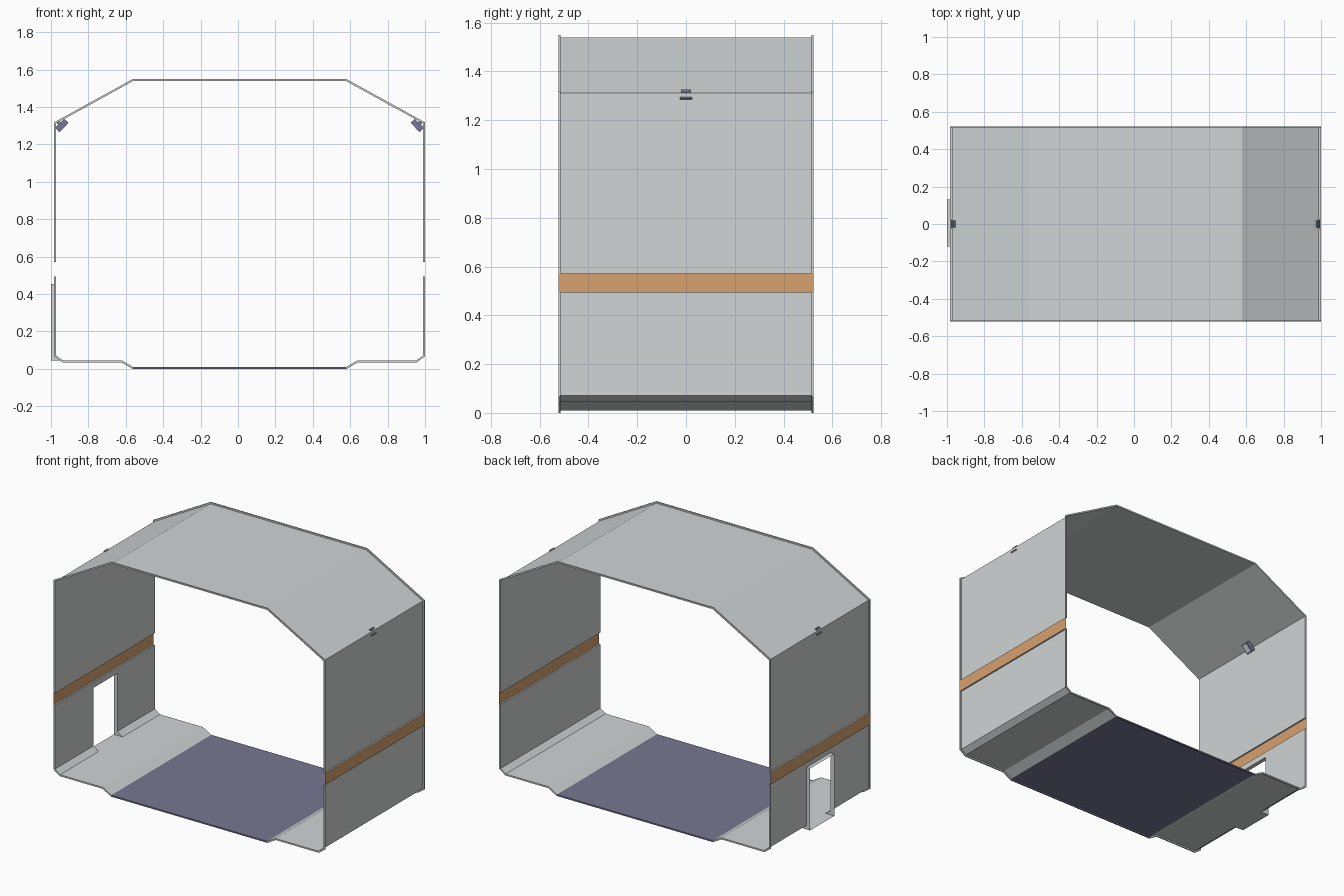
import bpy, bmesh

if "Cube" in bpy.data.objects:
    bpy.data.objects.remove(bpy.data.objects["Cube"])

C = 0.0085            # centre line of the corridor section
Y = 0.522             # half length
RIM = 0.008           # width of the end flanges
DY0, DY1, DTOP = -0.121, 0.131, 0.455   # door opening


def material(name, rgb):
    m = bpy.data.materials.new(name)
    m.diffuse_color = (*rgb, 1)
    m.use_nodes = True
    m.node_tree.nodes["Principled BSDF"].inputs["Base Color"].default_value = m.diffuse_color
    return m


GREY = material("light_grey_panel", (0.63, 0.66, 0.66))
BLUE = material("slate_blue_floor", (0.18, 0.185, 0.285))
ORANGE = material("orange_stripe", (0.68, 0.36, 0.16))
GLASS = material("lamp_glass", (0.65, 0.68, 0.72))


def make(name, polys, *mats):
    """polys: list of (points, material index)"""
    bm = bmesh.new()
    for pts, mi in polys:
        f = bm.faces.new([bm.verts.new(p) for p in pts])
        f.material_index = mi
    bmesh.ops.remove_doubles(bm, verts=bm.verts, dist=0.0003)
    bmesh.ops.recalc_face_normals(bm, faces=bm.faces)
    me = bpy.data.meshes.new(name)
    bm.to_mesh(me)
    bm.free()
    for m in mats:
        me.materials.append(m)
    ob = bpy.data.objects.new(name, me)
    bpy.context.collection.objects.link(ob)
    return ob


def strip(a, b, y0=-Y, y1=Y):
    """Quad swept along y between two profile points"""
    return ([(a[0], y0, a[1]), (b[0], y0, b[1]), (b[0], y1, b[1]), (a[0], y1, a[1])], 0)


def rim(ai, bi, ao, bo):
    """Flanges at both ends over one profile segment"""
    out = []
    for s in (-1, 1):
        y0, y1 = sorted((s * Y, s * (Y - RIM)))
        for y in (y0, y1):
            out.append(([(p[0], y, p[1]) for p in (ai, bi, bo, ao)], 0))
        out.append(strip(ao, bo, y0, y1))
    return out


# Half profile: panel line (inner) and flange line (outer)
S0, S1 = 0.493, 0.572
INNER = [(.569, .01), (.630, .045), (.944, .045), (.9815, .072), (.9815, S0),
         (.9815, S1), (.9815, 1.312), (.569, 1.539)]
OUTER = [(.572, 0), (.633, .035), (.947, .035), (.9915, .067), (.9915, S0),
         (.9915, S1), (.9915, 1.318), (.572, 1.549)]


def side(pts, s):
    return [(C + s * u, z) for u, z in pts]


# Shell panels, stripes
shell, stripes = [], []
for s in (-1, 1):
    I, O = side(INNER, s), side(OUTER, s)
    for k in range(7):
        if k == 4:                                   # raised stripe channel
            stripes.append(strip(O[4], O[5]))
            shell += [strip(I[4], O[4]), strip(I[5], O[5])]
            continue
        shell += rim(I[k], I[k + 1], O[k], O[k + 1])
        if s < 0 and k in (2, 3):                    # leave the doorway open
            shell += [strip(I[k], I[k + 1], -Y, DY0), strip(I[k], I[k + 1], DY1, Y)]
            if k == 3:
                shell.append(strip((I[3][0], DTOP), I[4], DY0, DY1))
        else:
            shell.append(strip(I[k], I[k + 1]))

L, R = side(INNER, -1), side(INNER, 1)
LO, RO = side(OUTER, -1), side(OUTER, 1)
shell += [strip(L[7], R[7])] + rim(L[7], R[7], LO[7], RO[7])
make("corridor_shell", shell, GREY)
make("wall_stripes", stripes, ORANGE)

# Floor plate between the lower steps
make("floor_plate", [strip(L[0], R[0])] + rim(L[0], R[0], LO[0], RO[0]), BLUE)

# Door frame: sill, lintel and two jambs pushed out to the left
sill_in, wall_in = L[2], L[3]
door = [strip((-1, .045), sill_in, DY0, DY1), strip((-1, DTOP), (wall_in[0], DTOP), DY0, DY1)]
for y in (DY0, DY1):
    door.append(([(-1, y, .045), (sill_in[0], y, .045), (wall_in[0], y, wall_in[1]),
                  (wall_in[0], y, DTOP), (-1, y, DTOP)], 0))
make("door_frame", door, GREY)


def prism(profile, h):
    n = len(profile)
    out = [strip(profile[i], profile[(i + 1) % n], -h, h) for i in range(n)]
    out += [([(p[0], y, p[1]) for p in profile], 0) for y in (-h, h)]
    return out


# Corner lamps: tilted housing, bracket and glass plate
HOUSING = [(.915, 1.317), (.963, 1.266), (.987, 1.290), (.937, 1.335)]
BRACKET = [(.952, 1.316), (.966, 1.302), (.979, 1.316), (.973, 1.327)]
A, B = HOUSING[0], HOUSING[1]


def along(t, d):
    return (A[0] + (B[0] - A[0]) * t - d, A[1] + (B[1] - A[1]) * t - d)


PLATE = [along(.12, .001), along(.88, .001), along(.88, -.001), along(.12, -.001)]
for s, n in ((-1, "left"), (1, "right")):
    make(n + "_lamp_housing", prism(side(HOUSING, s), .025), BLUE)
    make(n + "_lamp_bracket", prism(side(BRACKET, s), .02), BLUE)
    make(n + "_lamp_glass", prism(side(PLATE, s), .019), GLASS)
